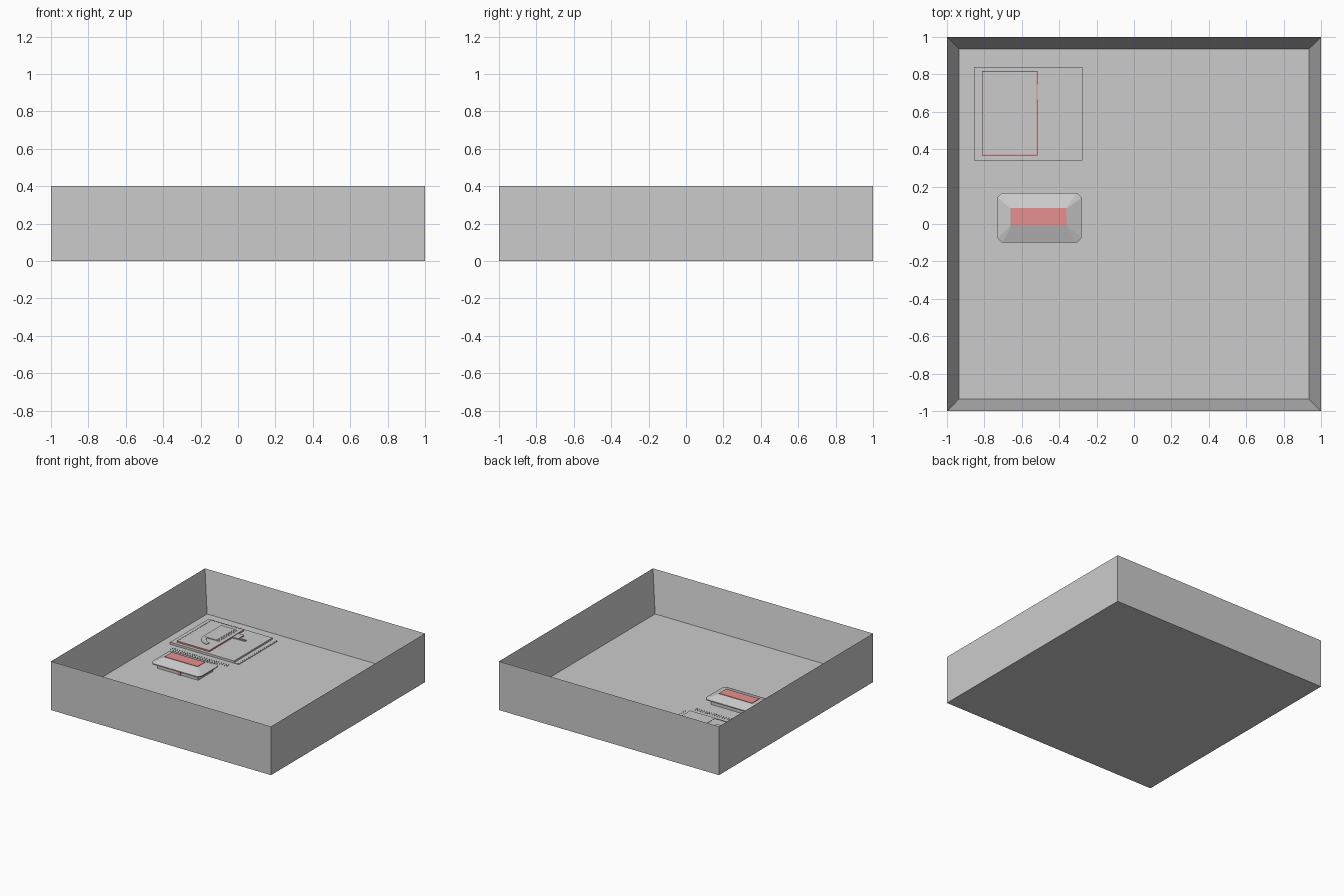
import bpy, bmesh, math

if "Cube" in bpy.data.objects:
    bpy.data.objects.remove(bpy.data.objects["Cube"])

FLOOR = 0.067


def material(name, rgb):
    m = bpy.data.materials.new(name)
    m.diffuse_color = (*rgb, 1)
    m.use_nodes = True
    m.node_tree.nodes["Principled BSDF"].inputs["Base Color"].default_value = m.diffuse_color
    return m


WHITE = material("white", (0.95, 0.95, 0.95))
RED = material("red", (0.8, 0.28, 0.28))


def finish(bm, name, mat=None):
    bmesh.ops.recalc_face_normals(bm, faces=bm.faces)
    me = bpy.data.meshes.new(name)
    bm.to_mesh(me)
    bm.free()
    ob = bpy.data.objects.new(name, me)
    bpy.context.collection.objects.link(ob)
    if mat:
        me.materials.append(mat)
    return ob


def add_box(bm, x0, x1, y0, y1, z0, z1):
    vs = bmesh.ops.create_cube(bm, size=1)["verts"]
    for v in vs:
        v.co.x = x1 if v.co.x > 0 else x0
        v.co.y = y1 if v.co.y > 0 else y0
        v.co.z = z1 if v.co.z > 0 else z0


def boxes(name, dims, mat=None):
    bm = bmesh.new()
    for d in dims:
        add_box(bm, *d)
    return finish(bm, name, mat)


def frame_boxes(x0, x1, y0, y1, z0, z1, t):
    return [(x0, x1, y0, y0 + t, z0, z1), (x0, x1, y1 - t, y1, z0, z1),
            (x0, x0 + t, y0 + t, y1 - t, z0, z1), (x1 - t, x1, y0 + t, y1 - t, z0, z1)]


# open tray: inset the top face and push it down to the floor
bm = bmesh.new()
add_box(bm, -1, 1, -1, 1, 0, 0.4)
top = max(bm.faces, key=lambda f: f.calc_center_median().z)
bmesh.ops.inset_region(bm, faces=[top], thickness=0.09)
for v in top.verts:
    v.co.z = FLOOR
finish(bm, "tray")

# pale terrace with a lower edge strip
boxes("terrace", [(-0.855, -0.275, 0.34, 0.84, FLOOR, 0.085)], WHITE)
boxes("terrace_step", [(-0.275, -0.23, 0.34, 0.84, FLOOR, 0.071)])

# raised platform with red border
boxes("platform", [(-0.81, -0.52, 0.37, 0.815, 0.085, 0.095)], WHITE)
boxes("platform_border", frame_boxes(-0.813, -0.517, 0.367, 0.818, 0.085, 0.096, 0.004), RED)

# low block, its side steps, and the steps down to the terrace
boxes("block", [(-0.695, -0.575, 0.54, 0.775, 0.095, 0.101)], WHITE)
boxes("block_steps", [(-0.575 + 0.006 * i, -0.569 + 0.006 * i, 0.54, 0.775, 0.095, 0.1 - 0.0012 * i)
                      for i in range(4)], WHITE)
boxes("landing", [(-0.52, -0.465, 0.665, 0.745, 0.085, 0.093)], WHITE)
boxes("walkway", [(-0.465, -0.4, 0.667 + 0.01 * i, 0.671 + 0.01 * i, 0.085, 0.089) for i in range(3)], WHITE)

# curved ramp swept through a quarter turn
bm = bmesh.new()
rings = []
for i in range(9):
    a = math.pi + math.radians(80) * i / 8
    rings.append([bm.verts.new((-0.577 + r * math.cos(a), 0.545 + r * math.sin(a) * 0.9, z))
                  for r, z in ((0.118, 0.095), (0.118, 0.1), (0.08, 0.1), (0.08, 0.095))])
for a, b in zip(rings, rings[1:]):
    for k in range(4):
        bm.faces.new((a[k], a[(k + 1) % 4], b[(k + 1) % 4], b[k]))
bm.faces.new(rings[0])
bm.faces.new(rings[-1])
finish(bm, "curved_ramp", WHITE)

# rows of tiny posts in front of and beside the terrace
posts = []
for i in range(24):
    x = -0.795 + 0.0222 * i
    for y in (0.26, 0.282):
        posts.append((x, x + 0.003, y, y + 0.003, FLOOR, 0.075))
for i in range(20):
    y = 0.345 + 0.0255 * i
    posts.append((-0.236, -0.233, y, y + 0.003, 0.071, 0.077))
boxes("posts", posts)

# pavilion body, plinth and red door
boxes("pavilion_body", [(-0.69, -0.32, -0.06, 0.13, FLOOR, 0.112)])
boxes("pavilion_door", [(-0.505, -0.475, -0.066, -0.06, FLOOR, 0.1)], RED)

# hipped roof with clipped corners: stacked octagonal rings
bm = bmesh.new()
rings = []
for x0, x1, y0, y1, z, c in ((-0.73, -0.28, -0.10, 0.167, 0.11, 0.025),
                             (-0.73, -0.28, -0.10, 0.167, 0.118, 0.025),
                             (-0.66, -0.36, -0.01, 0.085, 0.148, 0.004)):
    pts = [(x0 + c, y0), (x1 - c, y0), (x1, y0 + c), (x1, y1 - c),
           (x1 - c, y1), (x0 + c, y1), (x0, y1 - c), (x0, y0 + c)]
    rings.append([bm.verts.new((x, y, z)) for x, y in pts])
for a, b in zip(rings, rings[1:]):
    for k in range(8):
        bm.faces.new((a[k], a[(k + 1) % 8], b[(k + 1) % 8], b[k]))
bm.faces.new(rings[0])
bm.faces.new(rings[-1])
finish(bm, "pavilion_roof")
boxes("roof_ridge", [(-0.66, -0.36, -0.01, 0.085, 0.145, 0.152)], RED)
